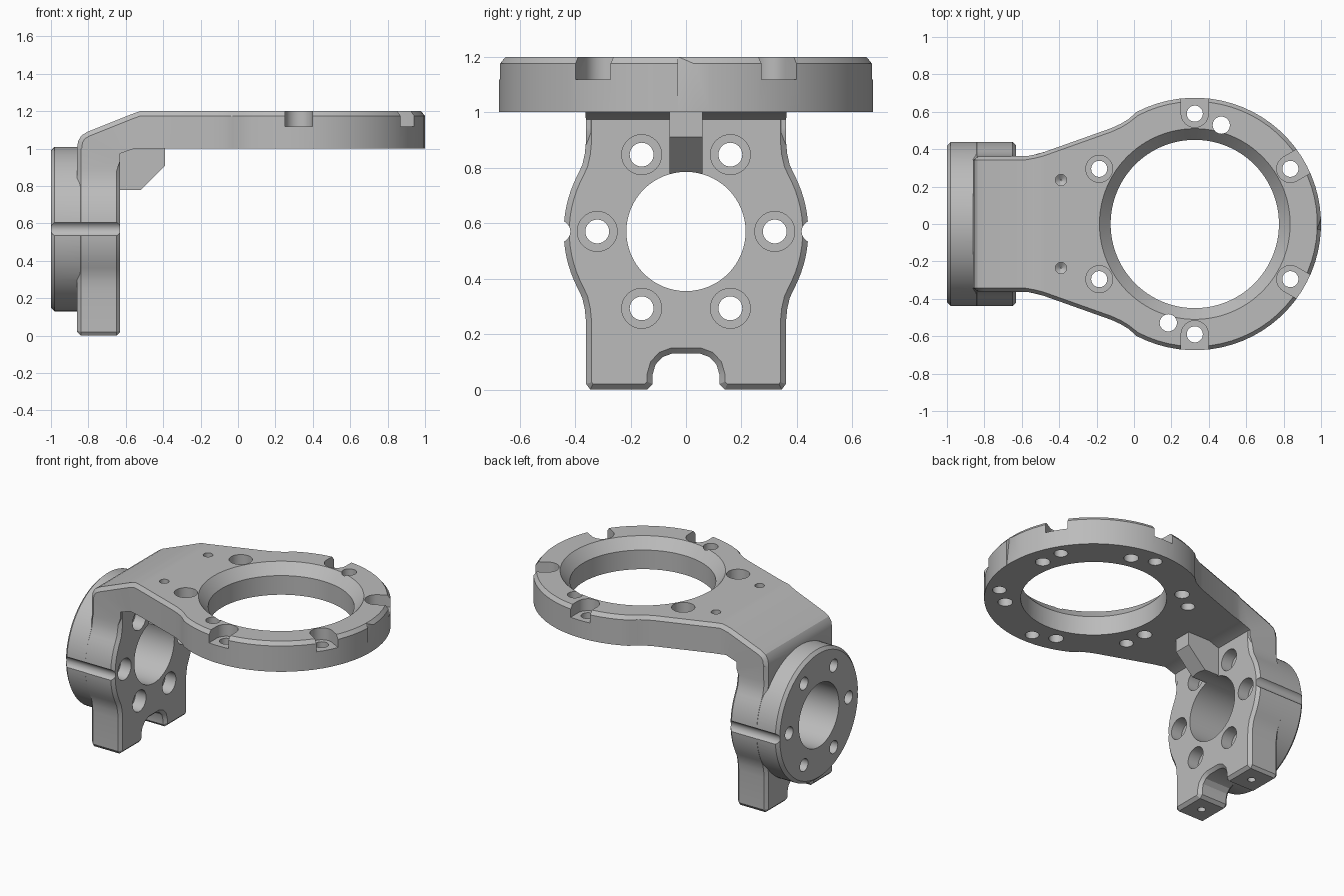
import bpy
import bmesh
from math import sin, cos, radians
from mathutils import Vector

cube = bpy.data.objects.get("Cube")
if cube:
    bpy.data.objects.remove(cube)

CHAMFER = 0.02
RING_X, RING_R, RING_TOP = 0.325, 0.675, 1.2   # round end of the arm
FLANGE_Z, FLANGE_R = 0.57, 0.44                # round boss on the upright

grey = bpy.data.materials.new("machined_grey")
grey.use_nodes = True
grey.diffuse_color = (0.5, 0.5, 0.5, 1)
grey.node_tree.nodes["Principled BSDF"].inputs["Base Color"].default_value = (0.5, 0.5, 0.5, 1)


def skin(name, rings):
    """Closed solid through rings of equal point count."""
    bm = bmesh.new()
    loops = [[bm.verts.new(p) for p in ring] for ring in rings]
    n = len(loops[0])
    for a, b in zip(loops, loops[1:]):
        for i in range(n):
            j = (i + 1) % n
            bm.faces.new((a[i], a[j], b[j], b[i]))
    bm.faces.new(loops[0][::-1])
    bm.faces.new(loops[-1])
    bmesh.ops.recalc_face_normals(bm, faces=bm.faces)
    mesh = bpy.data.meshes.new(name)
    bm.to_mesh(mesh)
    bm.free()
    mesh.materials.append(grey)
    obj = bpy.data.objects.new(name, mesh)
    bpy.context.collection.objects.link(obj)
    return obj


def place(axis, u, v, h):
    return {"x": (h, u, v), "y": (u, h, v), "z": (u, v, h)}[axis]


def inset(outline, c):
    """Move a counter-clockwise outline inwards by c."""
    pts = [Vector(p) for p in outline]
    result = []
    for i, p in enumerate(pts):
        d1 = (p - pts[i - 1]).normalized()
        d2 = (pts[(i + 1) % len(pts)] - p).normalized()
        n1, n2 = Vector((-d1.y, d1.x)), Vector((-d2.y, d2.x))
        result.append(p + (n1 + n2) * c / (1 + n1.dot(n2)))
    return result


def prism(name, outline, axis, levels):
    """Extrude an outline through (height, inset) levels."""
    return skin(name, [[place(axis, u, v, h) for u, v in inset(outline, c)]
                       for h, c in levels])


def lathe(name, axis, centre, profile, segments=32):
    """Turned solid from (radius, height) pairs."""
    angles = [radians(360 * i / segments) for i in range(segments)]
    return skin(name, [[place(axis, centre[0] + r * cos(a), centre[1] + r * sin(a), h)
                        for a in angles] for r, h in profile])


def polar(centre, radius, degrees):
    a = radians(degrees)
    return centre[0] + radius * cos(a), centre[1] + radius * sin(a)


# Upright plate: feet, arched notch and sides swelling around the boss
half = [(0.05, 0.13), (0.085, 0.117), (0.11, 0.09), (0.12, 0.055), (0.12, 0.02),
        (0.14, 0), (0.345, 0), (0.36, 0.02)]
swell = [polar((0, 0), FLANGE_R + 0.001, a) for a in range(0, 29, 4)]
swell += [(0.374, 0.24), (0.365, 0.28), (0.36, 0.33)]
half += [(y, FLANGE_Z - z) for y, z in reversed(swell)]
half += [(y, FLANGE_Z + z) for y, z in swell[1:]]
half += [(0.36, 1.0)]
outline = half + [(-y, z) for y, z in reversed(half)]
bracket = prism("bracket", outline, "x", [(-0.86, CHAMFER), (-0.84, 0),
                                          (-0.63 - CHAMFER, 0), (-0.63, CHAMFER)])

# Arm: stations of outer point, inner point and half width, from bend to ring tip
stations = [((-0.861, 0.85), (-0.66, 0.85), 0.361), ((-0.861, 1.0), (-0.632, 0.93), 0.361),
            ((-0.855, 1.04), (-0.632, 0.945), 0.361), ((-0.837, 1.07), (-0.632, 0.96), 0.361),
            ((-0.805, 1.09), (-0.632, 0.973), 0.361), ((-0.58, 1.18), (-0.555, 1.0), 0.363)]
for x, w in ((-0.525, 0.373), (-0.48, 0.385), (-0.12, 0.513), (-0.07, 0.536), (-0.03, 0.56)):
    stations.append(((x, RING_TOP), (x, 1.0), w))
ring_start = len(stations)
for step in range(24):
    x, w = polar((RING_X, 0), RING_R, 117.5 - 5 * step)
    stations.append(((x, RING_TOP), (x, 1.0), w))
sections = []
for i, ((ox, oz), (ix, iz), w) in enumerate(stations):
    before = Vector(stations[max(i - 1, 0)][0])
    after = Vector(stations[min(i + 1, len(stations) - 1)][0])
    t = (after - before).normalized()
    mx, mz = ox + t.y * 0.025, oz - t.x * 0.025
    tx, tw = ox, w - CHAMFER
    if i >= ring_start:
        k = 1 - CHAMFER / RING_R
        tx, tw = RING_X + (ox - RING_X) * k, w * k
    sections.append([(ix, -w, iz), (ix, w, iz), (mx, w, mz),
                     (tx, tw, oz), (tx, -tw, oz), (mx, -w, mz)])
arm = skin("arm", sections)

# Round boss behind the upright, and the rib under the arm
boss = lathe("boss", "x", (0, FLANGE_Z),
             [(FLANGE_R - CHAMFER, -1), (FLANGE_R, -1 + CHAMFER), (FLANGE_R, -0.7)], 96)
rib = prism("rib", [(-0.7, 0.78), (-0.52, 0.78), (-0.39, 0.91), (-0.39, 1.05), (-0.7, 1.05)],
            "y", [(-0.06, 0), (0.06, 0)])

# Large openings
ring = (RING_X, 0)
cutters = [
    lathe("ring_opening", "z", ring, [(0.45, 0.9), (0.45, 1.13), (0.51, 1.2), (0.596, 1.3)], 96),
    lathe("boss_bore", "x", (0, FLANGE_Z), [(0.215, -1.1), (0.215, -0.3)], 64)]

# Six counterbored bolt holes in the boss and in the ring
HOLE, HEAD = 0.043, 0.072
for k in range(6):
    cutters.append(lathe("boss_bolt_hole", "x", polar((0, FLANGE_Z), 0.32, 60 * k),
                         [(HOLE, -1.1), (HOLE, -0.71), (HEAD, -0.71), (HEAD, -0.5)]))
    angle = 30 + 60 * k
    centre = polar(ring, 0.59, angle)
    cutters.append(lathe("ring_bolt_hole", "z", centre,
                         [(HOLE, 0.9), (HOLE, 1.12), (HEAD, 1.12), (HEAD, 1.3)]))
    # the outer four seats open through the rim
    if angle not in (150, 210):
        seat = [polar(centre, HEAD + 0.001, angle + a) for a in range(90, 271, 12)]
        end = polar(ring, 0.8, angle)
        seat += [polar(end, HEAD + 0.001, angle + a) for a in (-90, 90)]
        cutters.append(prism("rim_slot", seat, "z", [(1.119, 0), (1.3, 0)]))
    # dowel holes, two of them running right through
    depth = 1.3 if angle in (90, 270) else 1.1
    cutters.append(lathe("dowel_hole", "z", polar(ring, 0.547, angle - 15),
                         [(0.046, 0.9), (0.046, depth)]))

# Side grooves, foot holes and small top holes, in mirrored pairs
for s in (-1, 1):
    cutters.append(lathe("side_groove", "x", (s * 0.457, FLANGE_Z), [(0.04, -1.1), (0.04, -0.5)]))
    cutters.append(lathe("foot_hole", "z", (-0.745, s * 0.24), [(0.025, -0.1), (0.025, 0.12)]))
    cutters.append(lathe("top_hole", "z", (-0.39, s * 0.235),
                         [(0.004, 1.1), (0.03, 1.12), (0.03, 1.3)]))

# Join the solids, then cut
for tools, operation in (((arm, boss, rib), "UNION"), (cutters, "DIFFERENCE")):
    for tool in tools:
        tool.hide_render = True
        mod = bracket.modifiers.new(tool.name, "BOOLEAN")
        mod.operation, mod.solver, mod.object = operation, "EXACT", tool
bpy.context.view_layer.update()
graph = bpy.context.evaluated_depsgraph_get()
bracket.modifiers.update()
result = bpy.data.meshes.new_from_object(bracket.evaluated_get(graph))
bracket.modifiers.clear()
bracket.data = result
for tool in [arm, boss, rib] + cutters:
    bpy.data.objects.remove(tool)

bpy.ops.object.select_all(action="DESELECT")
bracket.select_set(True)
bpy.context.view_layer.objects.active = bracket
bpy.ops.object.shade_smooth_by_angle(angle=radians(25))
